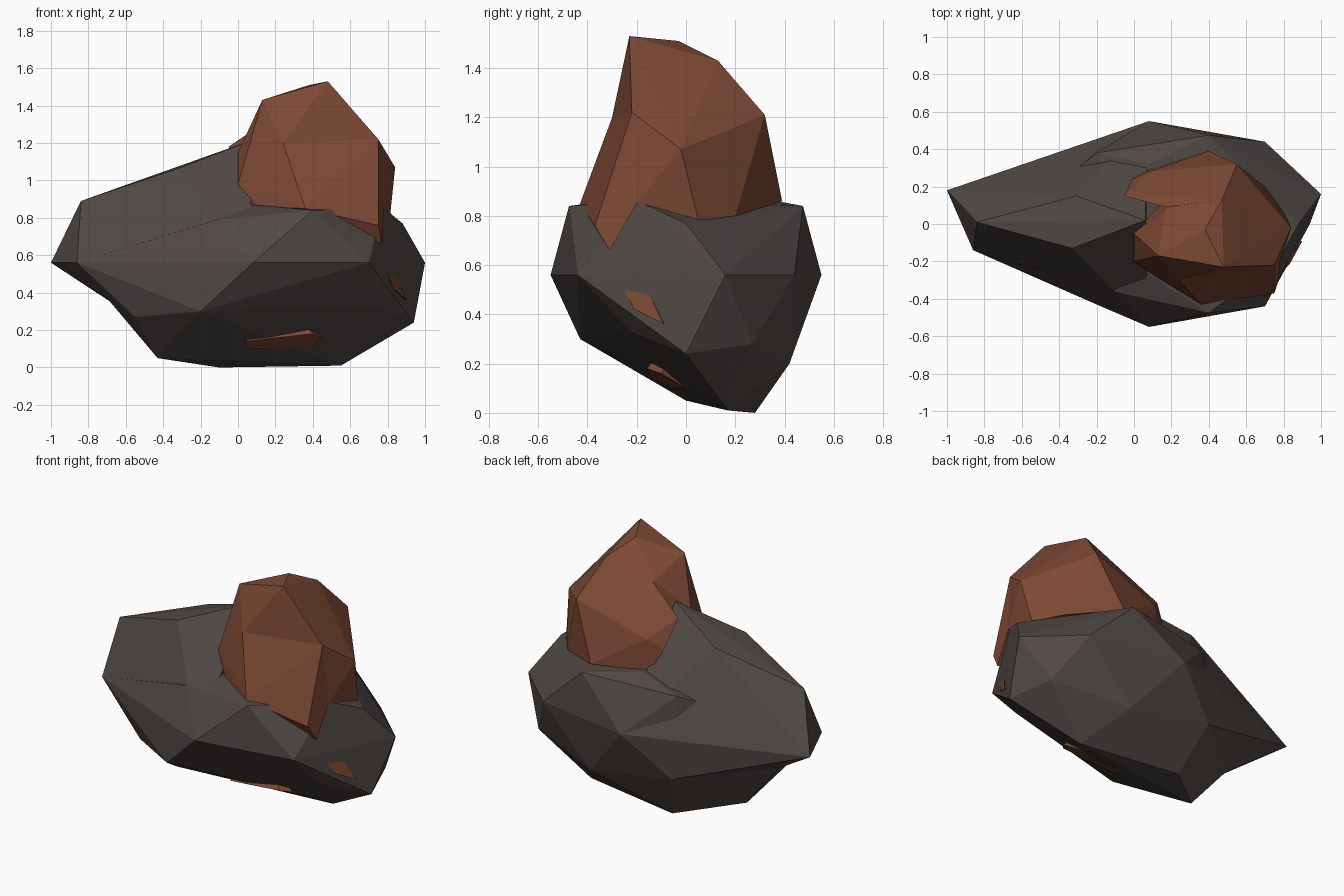
import bpy, bmesh

cube = bpy.data.objects.get("Cube")
if cube:
    bpy.data.objects.remove(cube, do_unlink=True)


def flat_material(name, rgb):
    mat = bpy.data.materials.new(name)
    mat.use_nodes = True
    mat.diffuse_color = (*rgb, 1)
    bsdf = mat.node_tree.nodes["Principled BSDF"]
    bsdf.inputs["Base Color"].default_value = (*rgb, 1)
    bsdf.inputs["Roughness"].default_value = 0.9
    return mat


def rock(name, corners, mat):
    """Faceted stone: the convex hull around a few corner points."""
    bm = bmesh.new()
    for corner in corners:
        bm.verts.new(corner)
    hull = bmesh.ops.convex_hull(bm, input=bm.verts)
    loose = {v for v in hull["geom_interior"] + hull["geom_unused"]
             if isinstance(v, bmesh.types.BMVert)}
    bmesh.ops.delete(bm, geom=list(loose), context='VERTS')
    bmesh.ops.recalc_face_normals(bm, faces=bm.faces)
    mesh = bpy.data.meshes.new(name)
    bm.to_mesh(mesh)
    bm.free()
    mesh.materials.append(mat)
    obj = bpy.data.objects.new(name, mesh)
    bpy.context.collection.objects.link(obj)
    return obj


def both_sides(x, y, z):
    return [(x, -y, z), (x, y, z)]


grey = flat_material("dark_grey_stone", (0.080, 0.066, 0.058))
red = flat_material("rusty_red_stone", (0.205, 0.066, 0.035))

# Corners shared by the two halves of the grey boulder
shared = both_sides(.08, .55, .56) + both_sides(-.2, .43, .3) + [
    (-.55, -.2, .27), (-.86, -.14, .56), (-.68, .03, .35)]

# Broad lower boulder with a ledge on either side of the ridge
rock("boulder_base", shared + both_sides(.4, .475, .84) +
     both_sides(.7, .44, .56) + [
    (1, .16, .56), (.88, 0, .77), (.77, -.2, .86),
    (.06, -.26, .87), (-.11, -.36, .79), (.08, .32, .87), (-.2, .38, .81),
    (.94, 0, .24), (.71, -.22, .33), (.85, .27, .28),
    (.38, .42, .2), (.55, .17, .01), (-.1, .28, 0), (-.43, 0, .05)], grey)

# Raised ridge running out to the pointed end
rock("boulder_ridge", shared + [
    (-1, .18, .56), (-.84, .01, .89),
    (-.33, -.13, 1.06), (-.31, .15, 1.06), (.06, .02, 1.21)], grey)

# Corners where the spire joins its foot
joint = [(.24, -.3, 1.2), (.75, -.22, 1.22), (0, -.2, .98), (.78, -.2, .85)]

# Tall red stone standing on the boulder
rock("red_spire", joint + [
    (.48, -.23, 1.53), (.38, -.03, 1.51), (.13, -.17, 1.43),
    (.47, .13, 1.43), (.55, .32, 1.21), (.84, -.02, 1.07),
    (0, -.05, 1.15), (.17, .08, 1.33), (.81, .05, .78),
    (.7, .2, .8), (.4, .39, .86), (.3, -.2, .8)], red)

# Flared foot of the spire, ending in a downward fang
rock("red_spire_foot", joint + [
    (.36, -.43, .85), (.75, -.37, .76), (.77, -.31, .66),
    (.1, -.27, .86), (.3, -.2, .85)], red)

# Side lobe beside the notch in the spire
rock("red_spire_lobe", [
    (-.05, .15, 1.18), (-.01, .24, 1), (.06, .28, .86), (.08, .28, 1.06),
    (.17, .09, 1.33), (.47, .13, 1.43), (.55, .32, 1.21),
    (.4, .39, .86), (.4, .1, .85)], red)

# Small red chips breaking through the flank and underside
rock("flank_chip", [
    (.8, -.25, .5), (.85, -.15, .48), (.9, -.09, .36),
    (.835, -.21, .42), (.7, -.1, .45)], red)
rock("underside_chip", [
    (.04, -.14, .14), (.4, -.16, .18), (.45, -.1, .16),
    (.38, 0, .1), (.06, -.06, .1), (.25, 0, .35)], red)
